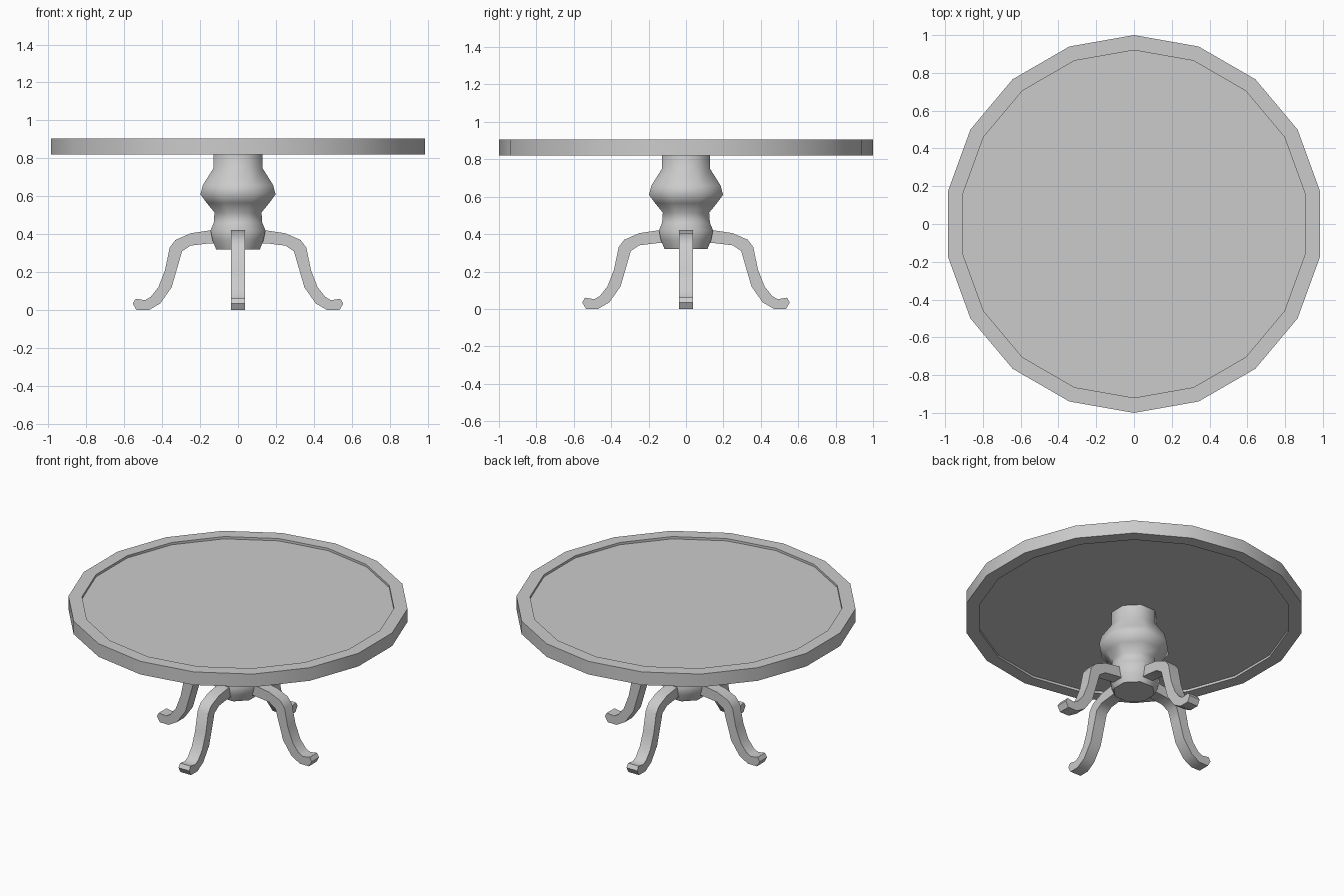
import bpy, bmesh
from math import sin, cos, pi, radians
from mathutils import Matrix

cube = bpy.data.objects.get("Cube")
if cube:
    bpy.data.objects.remove(cube, do_unlink=True)

grey = bpy.data.materials.new("pale grey")
grey.use_nodes = True
grey.diffuse_color = (0.6, 0.6, 0.6, 1)
grey.node_tree.nodes["Principled BSDF"].inputs["Base Color"].default_value = (0.6, 0.6, 0.6, 1)


def finish(name, bm, angle):
    """Turn a bmesh into a smooth-shaded object with sharp edges kept."""
    bmesh.ops.recalc_face_normals(bm, faces=bm.faces)
    mesh = bpy.data.meshes.new(name)
    bm.to_mesh(mesh)
    bm.free()
    mesh.materials.append(grey)
    obj = bpy.data.objects.new(name, mesh)
    bpy.context.collection.objects.link(obj)
    bpy.ops.object.select_all(action='DESELECT')
    obj.select_set(True)
    bpy.context.view_layer.objects.active = obj
    bpy.ops.object.shade_smooth_by_angle(angle=radians(angle))
    return obj


def lathe(name, profile, sides, start, angle):
    """Revolve (radius, z) points into a faceted solid, capped at both ends."""
    bm = bmesh.new()
    turns = [start + 2 * pi * i / sides for i in range(sides)]
    rings = [[bm.verts.new((r * cos(a), r * sin(a), z)) for a in turns]
             for r, z in profile]
    for low, high in zip(rings, rings[1:]):
        for i in range(sides):
            j = (i + 1) % sides
            bm.faces.new((low[i], low[j], high[j], high[i]))
    bm.faces.new(rings[0])
    bm.faces.new(rings[-1])
    return finish(name, bm, angle)


# Round top with a raised rim above and below
lathe("table_top",
      [(0.92, 0.835), (0.92, 0.82), (1, 0.82), (1, 0.905), (0.92, 0.905), (0.92, 0.89)],
      18, pi / 2, 30)

# Turned eight-sided pedestal; radii are measured to the flats
column = [(0.115, 0.32), (0.135, 0.37), (0.145, 0.42), (0.128, 0.46), (0.124, 0.515),
          (0.165, 0.565), (0.198, 0.61), (0.185, 0.66), (0.128, 0.75), (0.128, 0.84)]
lathe("pedestal", [(r / cos(pi / 8), z) for r, z in column], 8, pi / 8, 60)

# Four curved legs: one side outline, extruded and turned about the axis
outline = [(0.08, 0.42), (0.15, 0.42), (0.25, 0.405), (0.33, 0.37), (0.36, 0.33),
           (0.385, 0.21), (0.42, 0.12), (0.46, 0.07), (0.49, 0.052), (0.54, 0.06),
           (0.555, 0.035), (0.535, 0), (0.47, 0), (0.41, 0.035), (0.35, 0.12),
           (0.315, 0.24), (0.295, 0.31), (0.25, 0.34), (0.15, 0.352), (0.08, 0.352)]
half_width = 0.038
for number, side in enumerate(("left", "back", "right", "front")):
    bm = bmesh.new()
    face = bm.faces.new([bm.verts.new((x, -half_width, z)) for x, z in outline])
    swept = bmesh.ops.extrude_face_region(bm, geom=[face], use_keep_orig=True)
    moved = [v for v in swept["geom"] if isinstance(v, bmesh.types.BMVert)]
    bmesh.ops.translate(bm, verts=moved, vec=(0, 2 * half_width, 0))
    bmesh.ops.rotate(bm, verts=bm.verts, matrix=Matrix.Rotation(number * pi / 2, 3, 'Z'))
    finish(side + "_leg", bm, 45)
